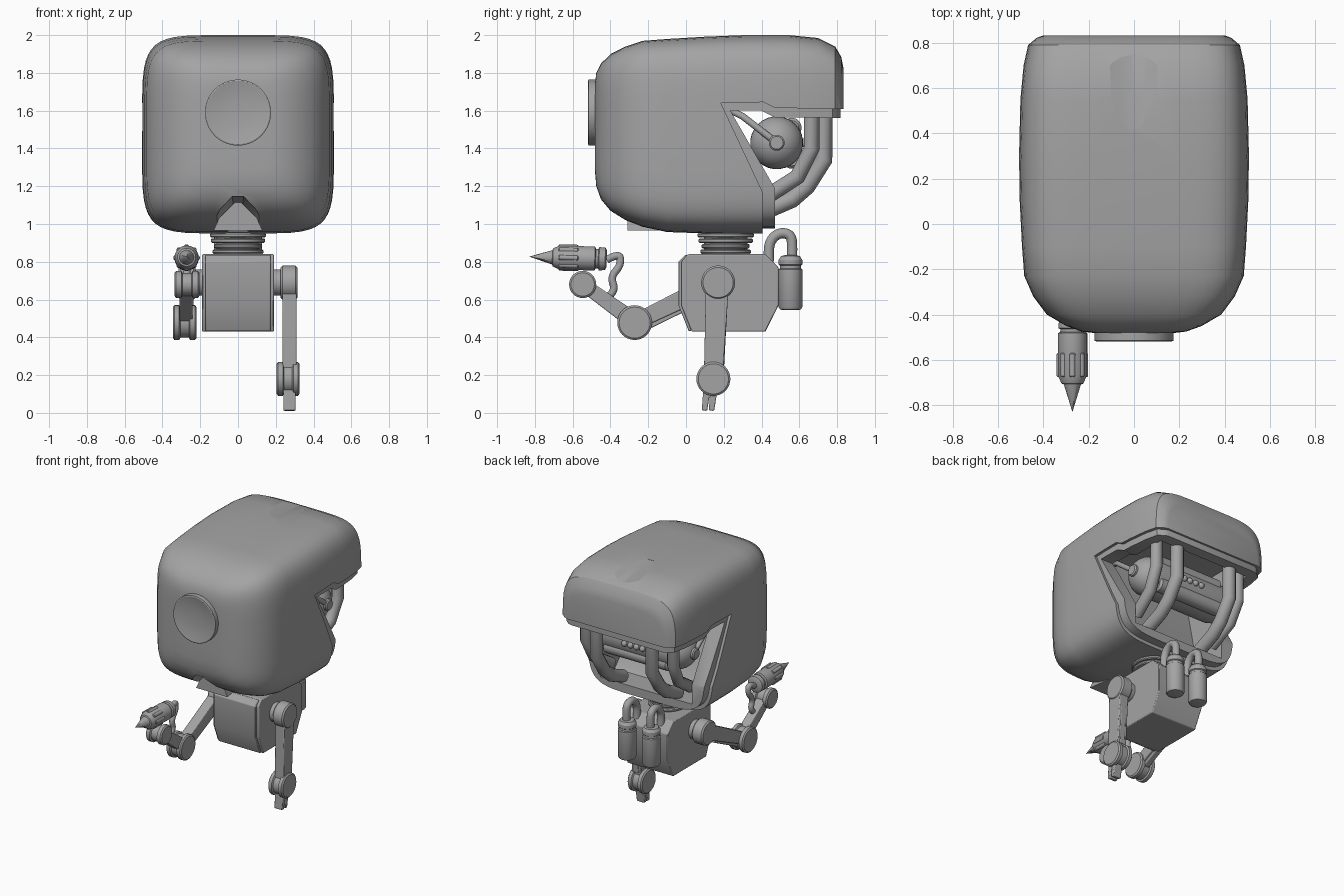
import bpy, bmesh, math
from mathutils import Vector

if "Cube" in bpy.data.objects:
    bpy.data.objects.remove(bpy.data.objects["Cube"])

grey = bpy.data.materials.new("plain_grey")
grey.diffuse_color = (0.37, 0.37, 0.37, 1)
grey.use_nodes = True
grey.node_tree.nodes["Principled BSDF"].inputs["Base Color"].default_value = grey.diffuse_color


def make(name, bm, smooth=True):
    bmesh.ops.remove_doubles(bm, verts=bm.verts, dist=0.0004)
    bmesh.ops.recalc_face_normals(bm, faces=bm.faces)
    me = bpy.data.meshes.new(name)
    bm.to_mesh(me)
    bm.free()
    ob = bpy.data.objects.new(name, me)
    bpy.context.collection.objects.link(ob)
    me.materials.append(grey)
    if smooth:
        shade(ob)
    return ob


def shade(ob):
    bpy.ops.object.select_all(action='DESELECT')
    ob.select_set(True)
    bpy.context.view_layer.objects.active = ob
    bpy.ops.object.shade_smooth_by_angle(angle=math.radians(32))


def loft(name, rings):
    bm = bmesh.new()
    vs = [[bm.verts.new(p) for p in ring] for ring in rings]
    n = len(rings[0])
    for a, b in zip(vs, vs[1:]):
        for i in range(n):
            bm.faces.new((a[i], a[(i + 1) % n], b[(i + 1) % n], b[i]))
    bm.faces.new(vs[0])
    bm.faces.new(vs[-1])
    return make(name, bm)


def prism(name, profile, x0, x1, bevel=0):
    ob = loft(name, [[(x, y, z) for y, z in profile] for x in (x0, x1)])
    if bevel:
        m = ob.modifiers.new("bevel", 'BEVEL')
        m.width, m.segments = bevel, 2
    return ob


def lathe(name, origin, axis, profile, n=28):
    """profile: (distance along axis, radius) pairs"""
    d, o = Vector(axis).normalized(), Vector(origin)
    u = d.orthogonal().normalized()
    v = d.cross(u)
    rings = []
    for t, r in profile:
        r = max(r, 0.0003)
        rings.append([o + d * t + r * (u * math.cos(k * math.tau / n) + v * math.sin(k * math.tau / n))
                      for k in range(n)])
    return loft(name, rings)


def rod(name, a, b, r, c=0.008):
    L = (Vector(b) - Vector(a)).length
    return lathe(name, a, Vector(b) - Vector(a), [(0, r - c), (c, r), (L - c, r), (L, r - c)])


def tube(name, pts, r, kind='POLY'):
    cu = bpy.data.curves.new(name, 'CURVE')
    cu.dimensions, cu.bevel_depth, cu.bevel_resolution, cu.use_fill_caps = '3D', r, 4, True
    sp = cu.splines.new(kind)
    sp.points.add(len(pts) - 1)
    for p, q in zip(sp.points, pts):
        p.co = (*q, 1)
    if kind == 'NURBS':
        sp.use_endpoint_u, sp.order_u = True, 3
    ob = bpy.data.objects.new(name, cu)
    bpy.context.collection.objects.link(ob)
    cu.materials.append(grey)
    bpy.ops.object.select_all(action='DESELECT')
    ob.select_set(True)
    bpy.context.view_layer.objects.active = ob
    bpy.ops.object.convert(target='MESH')
    shade(bpy.context.object)


def boolean(ob, cutter, op='DIFFERENCE'):
    m = ob.modifiers.new("cut", 'BOOLEAN')
    m.object, m.operation, m.solver = cutter, op, 'EXACT'
    bpy.context.view_layer.objects.active = ob
    bpy.ops.object.modifier_apply(modifier=m.name)
    cutter.hide_render = True
    cutter.hide_set(True)


# Head shell: y, half width, bottom, top
SECTIONS = [(-.482, .17, 1.28, 1.74), (-.475, .23, 1.20, 1.80), (-.45, .30, 1.13, 1.85), (-.40, .385, 1.07, 1.90),
            (-.32, .445, 1.02, 1.94), (-.23, .485, .985, 1.97), (-.1, .495, .957, 1.98),
            (.1, .505, .95, 1.992), (.3, .508, .95, 2.0), (.55, .502, .95, 2.0),
            (.70, .488, .96, 1.985), (.79, .468, .98, 1.94), (.822, .43, 1.0, 1.885), (.833, .40, 1.02, 1.83)]


def section(y, w, zb, zt, n=48, e=2 / 5.5):
    out = []
    for k in range(n):
        c, s = math.cos((k + .5) * math.tau / n), math.sin((k + .5) * math.tau / n)
        out.append((w * math.copysign(abs(c) ** e, c), y,
                    (zb + zt) / 2 + (zt - zb) / 2 * math.copysign(abs(s) ** e, s)))
    return out


head = loft("head_shell", [section(*s) for s in SECTIONS])
lip = loft("opening_lip", [section(y - .015, w - .02, zb + .025, zt - .02) for y, w, zb, zt in SECTIONS])

opening = prism("opening_cutter", [(.185, 1.64), (.41, 1.645), (.47, 1.615), (1, 1.605), (1, .8), (.405, .8),
                                   (.405, 1.17)], -.8, .8)
cavity = prism("cavity_cutter", [(.08, 1.72), (.72, 1.72), (.74, 1.5), (1, 1.5), (1, 1.04), (.3, 1.04),
                                 (.2, 1.15)], -.38, .38)
band = prism("lip_band", [(.17, 1.65), (.41, 1.655), (.47, 1.625), (1, 1.62), (1, 1.56), (.47, 1.565),
                          (.40, 1.60), (.235, 1.60), (.47, 1.19), (.47, .8), (.39, .8), (.39, 1.17)], -.8, .8)
chin = loft("chin_cutter", [[(x * k, y, z0 + (z - z0) * k) for x, z in
                             ((-.21, .90), (-.15, .985), (-.09, 1.08), (-.03, 1.14), (.03, 1.14),
                              (.09, 1.08), (.15, .985), (.21, .90))]
                            for y, k, z0 in ((-.6, 1.05, .9), (-.36, 1, .9), (-.1, .45, .9))])
groove = loft("top_groove_cutter", [[(w * math.cos(a), y, z + d * math.sin(a))
                                     for a in [k * math.tau / 24 for k in range(24)]]
                                    for y, w, d, z in ((.42, .10, .03, 2.028), (.55, .14, .04, 2.028),
                                                       (.9, .17, .09, 2.03))])
for cutter in (opening, cavity, chin, groove):
    boolean(head, cutter)
boolean(lip, band, 'INTERSECT')
boolean(lip, cavity)
shade(head)
shade(lip)

# Chin wedge behind the notch, and the front lens dish
loft("chin_wedge", [[(-.13 * k, y, .965), (-.1 * k, y, 1.03), (0, y, 1.03 + .10 * k), (.1 * k, y, 1.03),
                     (.13 * k, y, .965)] for y, k in ((-.31, 1), (-.05, .7))])
lathe("front_lens", (0, -.40, 1.59), (0, -1, 0),
      [(0, .175), (.115, .175), (.118, .168), (.108, .12), (.103, .06), (.102, 0)], 40)

# Machinery inside the rear opening
R, H = .14, .27
cap = [(R * math.sin(a), R * math.cos(a)) for a in [k * math.pi / 16 for k in range(9)]]
lathe("inner_drum", (0, .48, 1.43), (1, 0, 0), [(-H - t, r) for t, r in reversed(cap)] + [(H + t, r) for t, r in cap])
for z in (1.51, 1.345):
    rod("cross_bar", (-.27, .56, z), (.27, .56, z), .052, .015)
for i in range(4):
    lathe("bead", (-.075 + .05 * i, .62, 1.43), (0, 0, 1),
          [(-.022 * math.cos(k * math.pi / 8), .022 * math.sin(k * math.pi / 8)) for k in range(9)], 12)
for s in (-1, 1):
    rod("drum_pivot", (s * .36, .48, 1.43), (s * .425, .48, 1.43), .042)
    tube("drum_strut", [(s * .40, .48, 1.43), (s * .40, .30, 1.57), (s * .37, .24, 1.6)], .018)
    # Bent guard pipes
    tube("inner_guard_pipe", [(s * .23, .73, 1.68), (s * .23, .73, 1.34), (s * .23, .64, 1.20),
                              (s * .23, .56, 1.13), (s * .23, .42, 1.07)], .046)
    tube("outer_guard_pipe", [(s * .36, .665, 1.68), (s * .36, .665, 1.40), (s * .35, .59, 1.25),
                              (s * .33, .42, 1.14)], .042)

# Neck with stacked rings
rod("neck", (0, .21, .80), (0, .21, 1.0), .115)
for i, r in enumerate((.135, .128, .145, .15)):
    rod("neck_ring", (0, .21, .842 + .029 * i), (0, .21, .865 + .029 * i), r, .006)

# Torso with raised front panel
prism("torso", [(-.025, .80), (.01, .84), (.42, .84), (.49, .77), (.49, .57), (.42, .43), (.03, .43),
                (-.025, .57)], -.19, .19, .006)
prism("torso_front_panel", [(-.04, .80), (-.002, .838), (.03, .82), (.05, .44), (.015, .432), (-.04, .57)],
      -.172, .172, .004)

# Back tanks with hooked hoses
for s in (-.1, .1):
    lathe("back_tank", (s, .553, .545), (0, 0, 1),
          [(0, .045), (.003, .056), (.015, .063), (.215, .063), (.22, .056), (.235, .056), (.24, .063),
           (.265, .063), (.285, .05), (.29, .03)])
    tube("tank_hose", [(s, .56, .80), (s, .565, .90), (s, .55, .945), (s, .50, .955), (s, .455, .925),
                       (s, .435, .87), (s, .44, .80)], .027, 'NURBS')


def link(name, x0, x1, a, b, wa, wb):
    a, b = Vector(a), Vector(b)
    n = (b - a).orthogonal().normalized()
    prism(name, [a + n * wa, b + n * wb, b - n * wb, a - n * wa], x0, x1, .006)


def hub(name, x0, x1, y, z, r):
    w, g = x1 - x0, .006
    lathe(name, (x0, y, z), (1, 0, 0), [(0, r - .01), (.008, r), (w * .27, r), (w * .27 + g, r - .012),
                                       (w * .73 - g, r - .012), (w * .73, r), (w - .008, r), (w, r - .01)], 32)


# Shoulders
for s in (-1, 1):
    rod("shoulder_axle", (s * .18, .17, .69), (s * .25, .17, .69), .07)
    rod("shoulder", (s * .225, .17, .69), (s * .315, .17, .69), .09, .01)

# Right arm hanging down with a small gripper
link("right_arm", .235, .31, (.165, .66), (.145, .2), .06, .05)
link("right_arm_rail", .25, .295, (.21, .62), (.19, .25), .012, .012)
hub("right_elbow", .205, .325, .145, .18, .09)
for y in (.098, .135):
    link("gripper_finger", .24, .305, (y + .012, .12), (y, .012), .019, .014)

# Left arm reaching forward
link("left_upper_arm", -.31, -.235, (.14, .68), (-.25, .49), .052, .042)
link("left_arm_rail", -.295, -.25, (.08, .592), (-.2, .455), .012, .012)
hub("left_elbow", -.345, -.22, -.272, .478, .092)
link("left_forearm", -.31, -.24, (-.28, .49), (-.545, .68), .045, .035)
hub("left_wrist", -.335, -.205, -.547, .68, .072)

# Pointed tool with ribs and cable
lathe("tool_body", (-.272, -.42, .815), (0, -1, .03),
      [(0, .045), (.008, .06), (.04, .062), (.045, .052), (.058, .052), (.063, .064), (.25, .064), (.285, .048),
       (.288, .038), (.41, 0)])
for k in range(8):
    a = k * math.tau / 8
    x, z = -.272 + .056 * math.cos(a), .82 + .056 * math.sin(a)
    rod("tool_rib", (x, -.57, z), (x, -.675, z + .003), .014, .004)
tube("tool_cable", [(-.272, -.42, .81), (-.272, -.35, .85), (-.272, -.345, .78), (-.272, -.40, .72),
                    (-.272, -.37, .64), (-.272, -.43, .60)], .02, 'NURBS')
